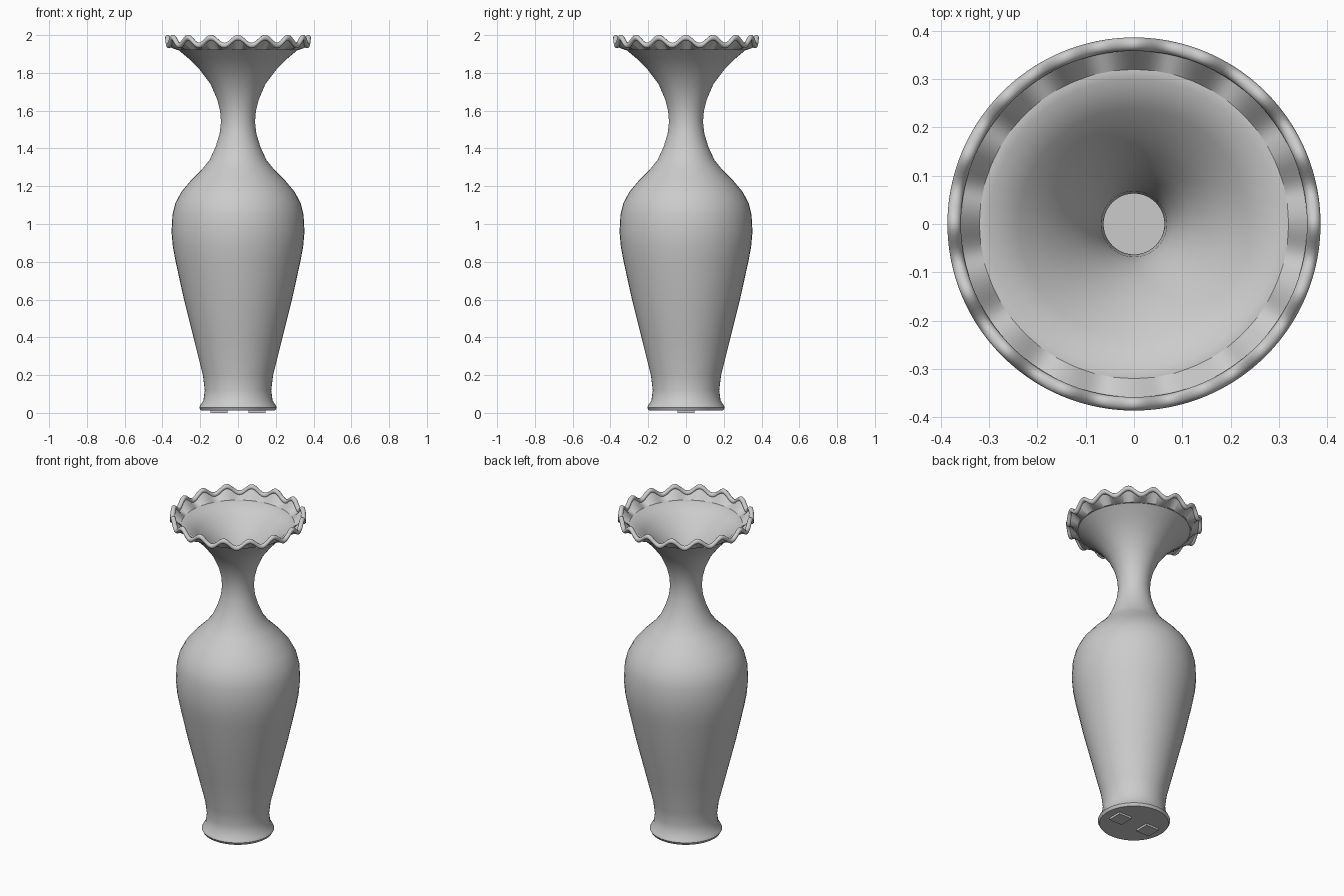
import bpy, bmesh
from math import sin, cos, pi, radians

cube = bpy.data.objects.get("Cube")
if cube:
    bpy.data.objects.remove(cube)

grey = bpy.data.materials.new("glazed grey")
grey.use_nodes = True
COLOUR = (0.6, 0.6, 0.6, 1)
grey.diffuse_color = COLOUR
grey.node_tree.nodes["Principled BSDF"].inputs["Base Color"].default_value = COLOUR

WAVES = 16


def make_object(name, bm, angle=40):
    bmesh.ops.recalc_face_normals(bm, faces=bm.faces)
    mesh = bpy.data.meshes.new(name)
    bm.to_mesh(mesh)
    bm.free()
    ob = bpy.data.objects.new(name, mesh)
    bpy.context.collection.objects.link(ob)
    mesh.materials.append(grey)
    bpy.ops.object.select_all(action='DESELECT')
    ob.select_set(True)
    bpy.context.view_layer.objects.active = ob
    bpy.ops.object.shade_smooth_by_angle(angle=radians(angle))
    return ob


def bridge(bm, a, b):
    n = len(a)
    for i in range(n):
        j = (i + 1) % n
        bm.faces.new((a[i], a[j], b[j], b[i]))


def ring(bm, n, point):
    """Closed ring of vertices; point(angle) gives radius and height."""
    verts = []
    for i in range(n):
        t = 2 * pi * i / n
        r, z = point(t)
        verts.append(bm.verts.new((r * cos(t), r * sin(t), z)))
    return verts


# Body: outer wall, flat lip and inner wall in one lathe
outer = [(.196, .012), (.205, .028), (.198, .042), (.183, .065), (.176, .12),
         (.186, .2), (.236, .4), (.286, .6), (.33, .8), (.345, .88),
         (.352, .96), (.347, 1.05), (.332, 1.11), (.3, 1.17), (.25, 1.23),
         (.19, 1.29), (.15, 1.34), (.118, 1.41), (.097, 1.48), (.09, 1.54),
         (.095, 1.6), (.11, 1.66), (.145, 1.74), (.205, 1.82), (.26, 1.875),
         (.32, 1.925)]
inner = [(r - .027, z) for r, z in outer[5:-2]]
profile = outer + [(.3, 1.925), (.238, 1.88)] + inner[::-1] + [(.15, .06)]

bm = bmesh.new()
rings = [ring(bm, 48, lambda t, p=p: p) for p in profile]
for a, b in zip(rings, rings[1:]):
    bridge(bm, a, b)
bm.faces.new(rings[0])
bm.faces.new(rings[-1])
make_object("vase_body", bm)


# Ruffled collar rising from the lip to the wavy bead
def wave(t):
    return 1.966 + .021 * cos(WAVES * t)


SEG = WAVES * 12
bm = bmesh.new()
loops = [ring(bm, SEG, lambda t: (.317, 1.922)),
         ring(bm, SEG, lambda t: (.366, wave(t) - .004)),
         ring(bm, SEG, lambda t: (.372, wave(t) - .008)),
         ring(bm, SEG, lambda t: (.325, 1.922))]
for a, b in zip(loops, loops[1:] + loops[:1]):
    bridge(bm, a, b)
make_object("ruffled_collar", bm)

# Rounded bead following the wave along the rim
bm = bmesh.new()
SIDES = 10
loops = []
for k in range(SIDES):
    a = 2 * pi * k / SIDES
    loops.append(ring(bm, SEG, lambda t, a=a: (.372 + .014 * cos(a),
                                               wave(t) + .015 * sin(a))))
for a, b in zip(loops, loops[1:] + loops[:1]):
    bridge(bm, a, b)
make_object("wavy_rim_bead", bm, 60)

# Two square pads under the base
for side, name in ((1, "left_foot_pad"), (-1, "right_foot_pad")):
    bm = bmesh.new()
    bmesh.ops.create_cube(bm, size=1)
    for v in bm.verts:
        v.co.x = v.co.x * .09 + side * .1
        v.co.y *= .09
        v.co.z = (v.co.z + .5) * .014
    make_object(name, bm, 30)
